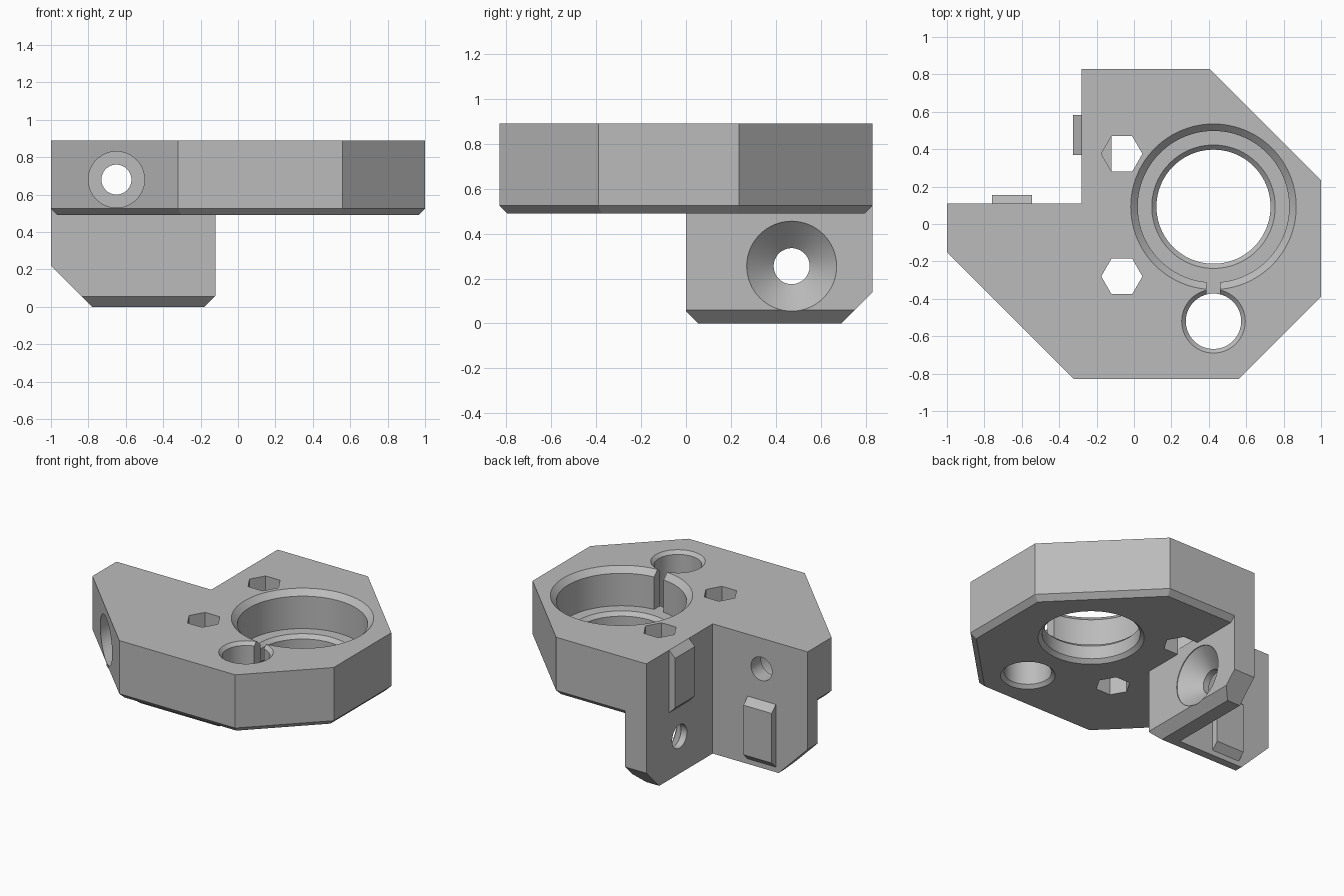
import bpy, bmesh, math
from mathutils import Matrix, Vector

cube = bpy.data.objects.get("Cube")
if cube:
    bpy.data.objects.remove(cube, do_unlink=True)

grey = bpy.data.materials.new("plain_grey")
grey.use_nodes = True
COLOUR = (0.5, 0.5, 0.5, 1)
grey.diffuse_color = COLOUR
grey.node_tree.nodes["Principled BSDF"].inputs["Base Color"].default_value = COLOUR

TOP, UNDER, LIP = 0.89, 0.49, 0.525   # plate top, underside, top of its chamfer


def finish(bm, name, matrix=None):
    bmesh.ops.recalc_face_normals(bm, faces=bm.faces)
    mesh = bpy.data.meshes.new(name)
    bm.to_mesh(mesh)
    bm.free()
    if matrix:
        mesh.transform(matrix)
    mesh.materials.append(grey)
    obj = bpy.data.objects.new(name, mesh)
    bpy.context.collection.objects.link(obj)
    return obj


def prism(points, low, high):
    bm = bmesh.new()
    base = bm.faces.new([bm.verts.new((x, y, low)) for x, y in points])
    new = bmesh.ops.extrude_face_region(bm, geom=[base])["geom"]
    verts = [v for v in new if isinstance(v, bmesh.types.BMVert)]
    bmesh.ops.translate(bm, verts=verts, vec=(0, 0, high - low))
    bmesh.ops.recalc_face_normals(bm, faces=bm.faces)
    return bm


def lathe(name, profile, matrix, sides=64):
    """Closed solid of revolution from (radius, height) pairs."""
    bm = bmesh.new()
    rings = []
    for r, z in profile:
        rings.append([bm.verts.new((r * math.cos(i * math.tau / sides),
                                    r * math.sin(i * math.tau / sides), z))
                      for i in range(sides)])
    for a, b in zip(rings, rings[1:]):
        for i in range(sides):
            j = (i + 1) % sides
            bm.faces.new((a[i], a[j], b[j], b[i]))
    bm.faces.new(rings[0])
    bm.faces.new(rings[-1])
    return finish(bm, name, matrix)


def boolean(target, tool, operation):
    mod = target.modifiers.new(operation, "BOOLEAN")
    mod.operation, mod.object, mod.solver = operation, tool, "EXACT"
    bpy.context.view_layer.objects.active = target
    bpy.ops.object.modifier_apply(modifier=mod.name)
    bpy.data.objects.remove(tool, do_unlink=True)


# Top plate with a chamfer around its lower edge
outline = [(-1, 0.11), (-1, -0.15), (-0.32, -0.83), (0.56, -0.83), (1, -0.39),
           (1, 0.235), (0.405, 0.83), (-0.28, 0.83), (-0.28, 0.11)]
bm = prism(outline, UNDER, TOP)
rim = [e for e in bm.edges if all(abs(v.co.z - UNDER) < 1e-4 for v in e.verts)]
bmesh.ops.bevel(bm, geom=rim, offset=LIP - UNDER, segments=1, affect="EDGES")
body = finish(bm, "bracket_body")

# Hexagonal holes
for y in (0.375, -0.28):
    boolean(body, lathe("hex_cutter", [(0.11, 0.3), (0.11, 1.1)],
                        Matrix.Translation((-0.065, y, 0)), 6), "DIFFERENCE")

# L-shaped lower bracket, trimmed by sloping planes
bm = prism([(-1, 0), (-0.12, 0), (-0.12, 0.83), (-0.28, 0.83),
            (-0.28, 0.11), (-1, 0.11)], 0, LIP)
trims = [((-0.78, 0, 0), (-1, 0, -1)), ((0, 0.69, 0), (0, 1, -1)),
         ((-0.18, 0, 0), (1, 0, -1)), ((0, 0.055, 0), (0, -1, -1))]
for point, normal in trims:
    cut = bmesh.ops.bisect_plane(bm, geom=bm.verts[:] + bm.edges[:] + bm.faces[:],
                                 plane_co=point, plane_no=Vector(normal).normalized(),
                                 clear_outer=True)
    edges = [g for g in cut["geom_cut"] if isinstance(g, bmesh.types.BMEdge)]
    bmesh.ops.edgenet_fill(bm, edges=edges)
boolean(body, finish(bm, "lower_bracket"), "UNION")

# Large stepped bore
SHELF = 0.63
boolean(body, lathe("bore_cutter",
                    [(0.4625, 0.91), (0.405, 0.8525), (0.405, SHELF), (0.33, SHELF),
                     (0.305, 0.605), (0.305, 0.515), (0.35, 0.47)],
                    Matrix.Translation((0.425, 0.0925, 0)), 96), "DIFFERENCE")

# Small rod hole, chamfered at both ends
boolean(body, lathe("rod_cutter",
                    [(0.19, 0.91), (0.148, 0.868), (0.148, 0.512), (0.19, 0.47)],
                    Matrix.Translation((0.425, -0.52, 0))), "DIFFERENCE")

# Slot joining the two holes
slot = prism([(0.387, -0.42), (0.46, -0.42), (0.46, -0.25), (0.387, -0.25)], SHELF, 1)
boolean(body, finish(slot, "slot_cutter"), "DIFFERENCE")

# Counterbored screw hole running front to back
along_y = Matrix.Translation((-0.65, 0, 0.68)) @ Matrix.Rotation(-math.pi / 2, 4, "X")
boolean(body, lathe("counterbore_cutter",
                    [(0.15, -1), (0.15, 0), (0.08, 0), (0.08, 0.3)], along_y), "DIFFERENCE")

# Countersunk screw hole running side to side
along_x = Matrix.Translation((-0.12, 0.47, 0.255)) @ Matrix.Rotation(math.pi / 2, 4, "Y")
boolean(body, lathe("countersink_cutter",
                    [(0.2, 0.1), (0.2, -0.005), (0.19, -0.015), (0.08, -0.115),
                     (0.08, -0.3)], along_x), "DIFFERENCE")

bpy.ops.object.select_all(action="DESELECT")
body.select_set(True)
bpy.context.view_layer.objects.active = body
bpy.ops.object.shade_smooth_by_angle(angle=math.radians(25))


# Locating keys on the two inner walls, sloped at top and bottom
def key(name, location, turn):
    bm = prism([(-0.215, 0), (0.215, 0), (0.17, 0.045), (-0.17, 0.045)], -0.107, 0.107)
    upright = Matrix.Rotation(math.pi / 2, 4, "Y")
    finish(bm, name, Matrix.Translation(location) @ Matrix.Rotation(turn, 4, "Z") @ upright)


key("upper_key", (-0.28, 0.475, 0.675), math.pi / 2)
key("lower_key", (-0.652, 0.11, 0.25), 0)
